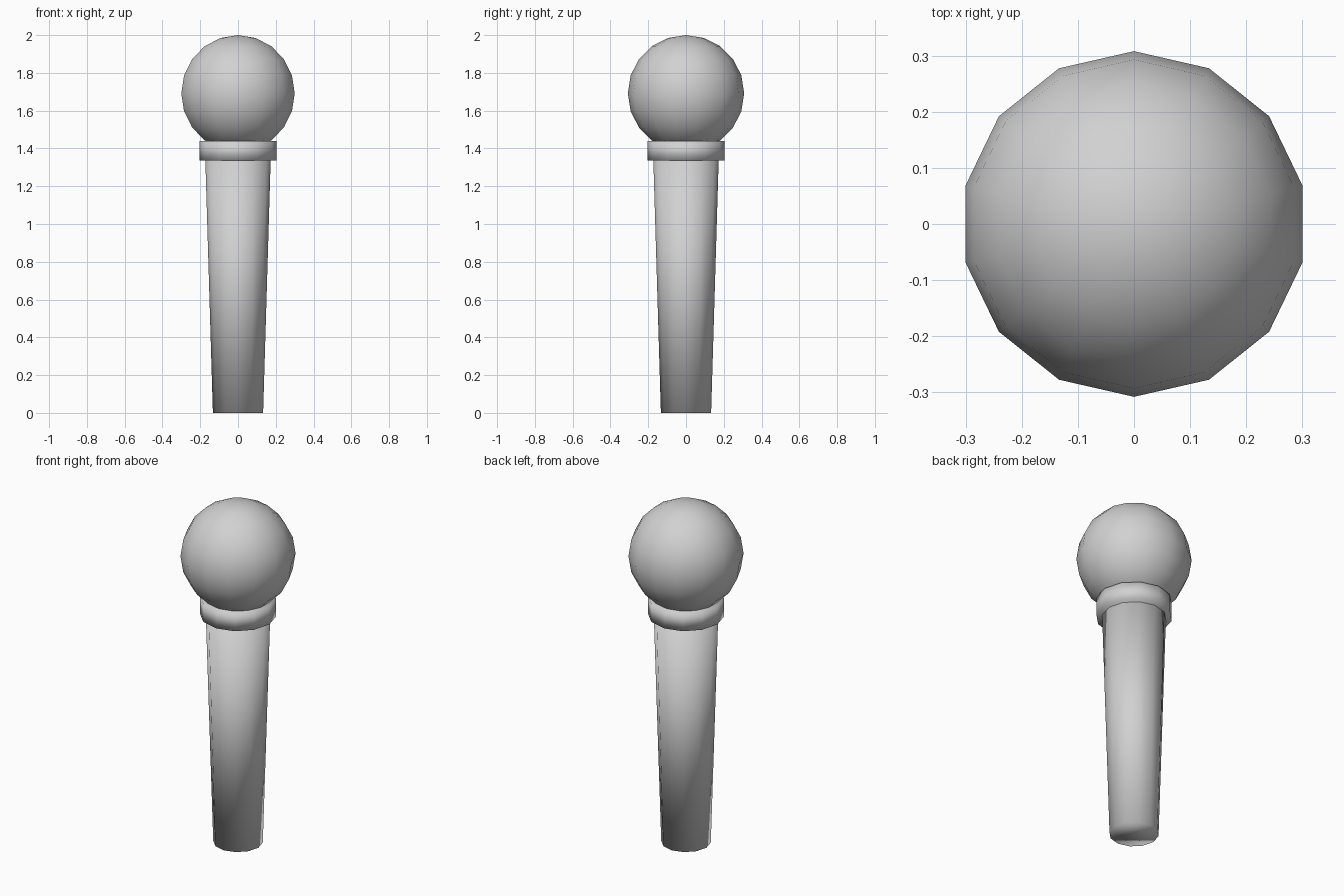
import bpy

cube = bpy.data.objects.get("Cube")
if cube:
    bpy.data.objects.remove(cube, do_unlink=True)

SIDES = 12

# Single neutral grey for the whole model
grey = bpy.data.materials.new("light_grey")
grey.use_nodes = True
colour = (0.64, 0.64, 0.64, 1)
grey.diffuse_color = colour
grey.node_tree.nodes["Principled BSDF"].inputs["Base Color"].default_value = colour


def finish(name):
    """Name the new part, colour it and shade it fully smooth."""
    part = bpy.context.object
    part.name = part.data.name = name
    part.data.materials.append(grey)
    bpy.ops.object.shade_smooth()


def tapered_cylinder(name, bottom, top, radius_bottom, radius_top):
    bpy.ops.mesh.primitive_cone_add(
        vertices=SIDES, radius1=radius_bottom, radius2=radius_top,
        depth=top - bottom, location=(0, 0, (bottom + top) / 2))
    finish(name)


# Handle, widening upwards into the collar
tapered_cylinder("handle", 0, 1.34, 0.133, 0.173)

# Collar under the head
tapered_cylinder("collar", 1.335, 1.44, 0.204, 0.204)

# Round head
bpy.ops.mesh.primitive_uv_sphere_add(
    segments=14, ring_count=10, radius=0.308, location=(0, 0, 1.692))
finish("head")
